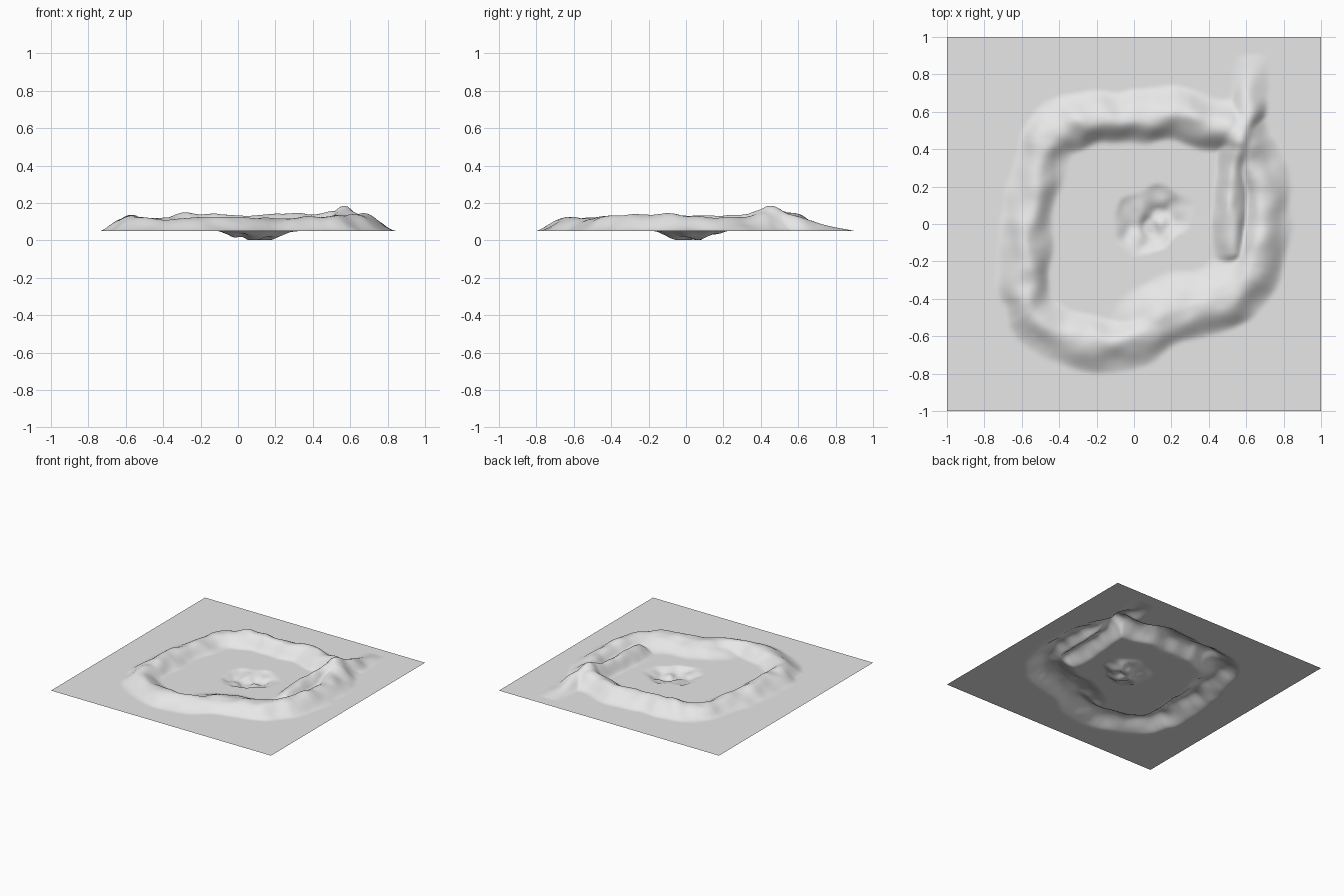
import bpy
import bmesh
import math
from mathutils import Vector, noise

GROUND = 0.05
DETAIL = 150


def soften(points, closed):
    """Round a polyline by cutting its corners."""
    for _ in range(2):
        pairs = list(zip(points, points[1:] + points[:1] if closed else points[1:]))
        cut = [p for a, b in pairs for p in (a.lerp(b, 0.25), a.lerp(b, 0.75))]
        points = cut if closed else [points[0]] + cut + [points[-1]]
    return points


def make_ridge(points, left, right, closed=False):
    """A crest of (x, y, height) points with a foot width on each side."""
    crest = soften([Vector(p) for p in points], closed)
    ends = crest[1:] + crest[:1] if closed else crest[1:]
    return [(a, b) for a, b in zip(crest, ends)], left, right


def ridge_height(ridge, x, y):
    segments, left, right = ridge
    best = None
    for a, b in segments:
        dx, dy = b.x - a.x, b.y - a.y
        px, py = x - a.x, y - a.y
        f = max(0, min(1, (px * dx + py * dy) / (dx * dx + dy * dy)))
        d = (px - f * dx) ** 2 + (py - f * dy) ** 2
        if best is None or d < best[0]:
            best = (d, dx * py - dy * px, a.z + f * (b.z - a.z))
    width = left if best[1] > 0 else right
    t = min(1, math.sqrt(best[0]) / width)
    return max(0, best[2]) * (1 - t * t) ** 2


def wobble(x, y, scale, shift=0):
    return noise.noise(Vector((x * scale, y * scale, shift + 0.5)))


# Crests: outer ring anticlockwise, inner spur, back spur, broad inner slope
ridges = [
    make_ridge([
        (0.58, 0.5, 0.11), (0.4, 0.54, 0.08), (0.2, 0.58, 0.1), (0, 0.55, 0.075),
        (-0.2, 0.56, 0.1), (-0.38, 0.52, 0.085), (-0.47, 0.44, 0.07),
        (-0.52, 0.2, 0.07), (-0.57, 0, 0.08), (-0.58, -0.25, 0.075),
        (-0.56, -0.45, 0.085), (-0.42, -0.59, 0.06), (-0.25, -0.63, 0.07),
        (-0.1, -0.64, 0.08), (0.05, -0.6, 0.075), (0.17, -0.5, 0.07),
        (0.45, -0.45, 0.075), (0.61, -0.32, 0.08), (0.67, -0.12, 0.095),
        (0.7, 0.05, 0.085), (0.68, 0.25, 0.06)], 0.14, 0.16, True),
    make_ridge([(0.57, 0.48, 0.11), (0.54, 0.35, 0.09), (0.52, 0.15, 0.08),
                (0.51, -0.02, 0.08), (0.52, -0.14, 0.06)], 0.11, 0.11),
    make_ridge([(0.56, 0.46, 0.11), (0.61, 0.58, 0.09), (0.62, 0.72, 0.04),
                (0.62, 0.9, 0)], 0.11, 0.1),
    make_ridge([(0.05, -0.55, 0.04), (0.2, -0.46, 0.065), (0.45, -0.4, 0.07),
                (0.6, -0.28, 0.06)], 0.2, 0.1),
]


def crater_depth(x, y):
    """Shallow slanted oval pit with an uneven floor."""
    px, py = x - 0.09, y - 0.02
    along, across = (px + py * 0.7) / 1.22, (py - px * 0.7) / 1.22
    r = math.hypot(along / 0.22, across / 0.16) + 0.25 * wobble(x, y, 9, 3)
    bowl = max(0, 1 - max(0, r) ** 2) ** 1.3
    return min(0.048, 0.048 * bowl * (1 + 0.8 * wobble(x, y, 13, 7)))


def ground_height(x, y):
    wx = x + 0.025 * wobble(x, y, 7)
    wy = y + 0.025 * wobble(x, y, 7, 5)
    # Blend overlapping ridges with a soft maximum
    rise = sum(ridge_height(r, wx, wy) ** 6 for r in ridges) ** (1 / 6)
    rise *= 1 + 0.2 * wobble(x, y, 9, 2)
    return GROUND + rise - crater_depth(x, y)


# Default object
cube = bpy.data.objects.get("Cube")
if cube:
    bpy.data.objects.remove(cube, do_unlink=True)

# Single material
stone = bpy.data.materials.new("plain_grey")
stone.use_nodes = True
grey = (0.8, 0.8, 0.8, 1)
stone.diffuse_color = grey
for node in stone.node_tree.nodes:
    if node.type == 'BSDF_PRINCIPLED':
        node.inputs["Base Color"].default_value = grey

# Terrain sheet
bm = bmesh.new()
bmesh.ops.create_grid(bm, x_segments=DETAIL, y_segments=DETAIL, size=1)
for v in bm.verts:
    v.co.z = ground_height(v.co.x, v.co.y)
for face in bm.faces:
    face.smooth = True
mesh = bpy.data.meshes.new("terrain")
bm.to_mesh(mesh)
bm.free()
mesh.materials.append(stone)
terrain = bpy.data.objects.new("terrain", mesh)
bpy.context.collection.objects.link(terrain)
